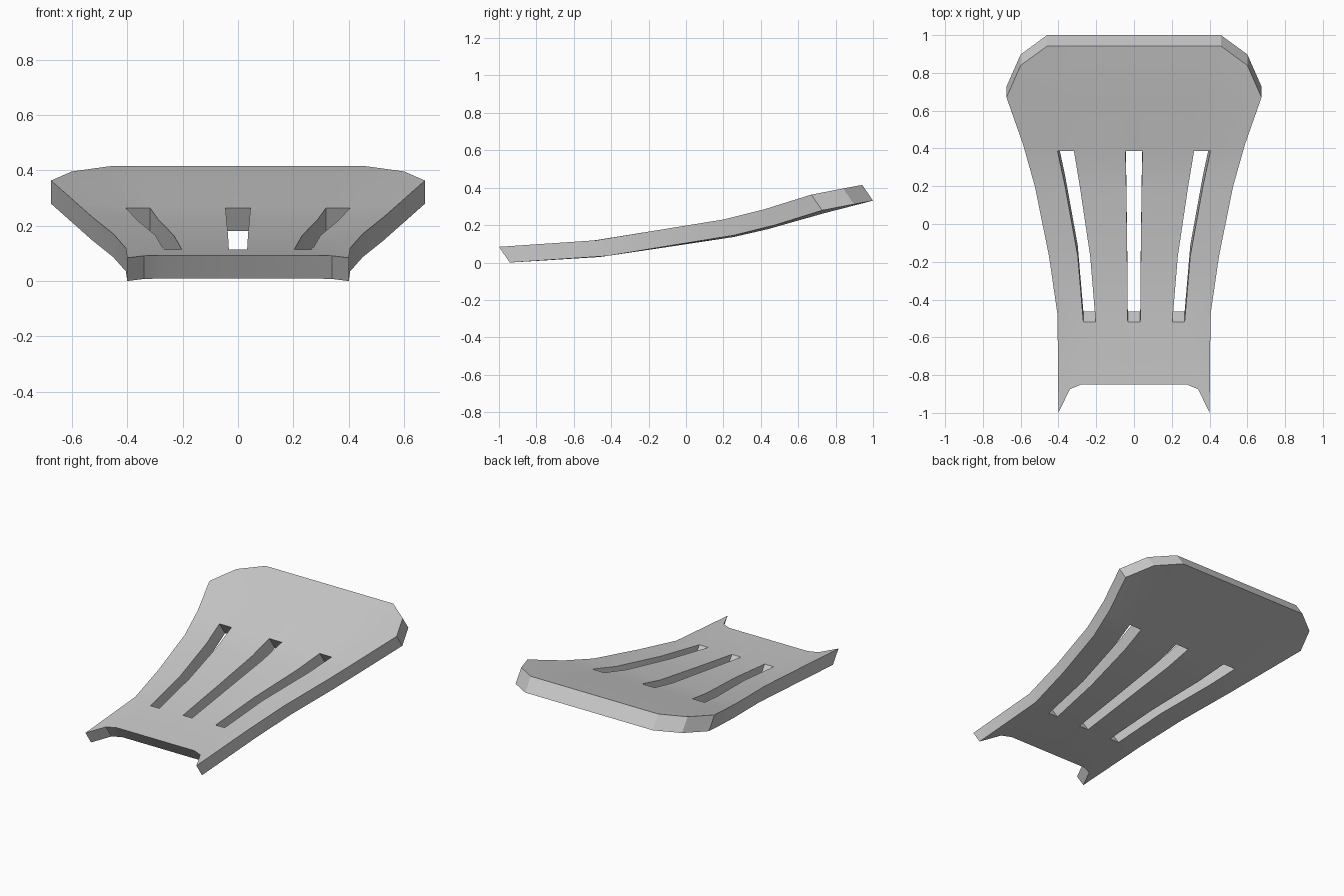
import bpy, bmesh
from mathutils import Vector

if "Cube" in bpy.data.objects:
    bpy.data.objects.remove(bpy.data.objects["Cube"])

# Centre height profile of the top surface: (y, z)
PROFILE = [(-1, .084), (-.85, .093), (-.48, .116), (-.17, .165), (.2, .221),
           (.42, .272), (.67, .345), (.942, .415)]
SHEAR = Vector((0, .058, -.084))   # top surface to underside


def height(y):
    for (y0, z0), (y1, z1) in zip(PROFILE, PROFILE[1:]):
        if y <= y1:
            return z0 + (z1 - z0) * (y - y0) / (y1 - y0)
    return PROFILE[-1][1]


# Rows across half the plate: inner y, outer-edge y, edge lift, five x positions
ROWS = [
    (-.85, -1.0, 0, (0, .033, .28, .34, .40)),
    (-.52, -.48, .003, (0, .033, .203, .268, .405)),
    (-.17, -.17, .005, (0, .036, .232, .298, .45)),
    (.2, .2, .009, (0, .041, .287, .365, .525)),
    (.387, .42, .013, (0, .045, .318, .405, .587)),
    (.67, .67, .018, (0, .045, .34, .46, .675)),
    (.84, .84, .007, (0, .045, .34, .46, .60)),
    (.942, .942, 0, (0, .045, .34, .46, .46)),
]
SLOT_ROWS, SLOT_COLS = (1, 2, 3), (0, 2)

bm = bmesh.new()

# Top surface, both halves, leaving the three slots open
for side in (-1, 1):
    grid = []
    for r, (y_in, y_edge, lift, xs) in enumerate(ROWS):
        row = []
        for c, x in enumerate(xs):
            y = y_edge if c == 4 else y_in
            if r == 0 and c == 3:
                y = -.875          # rounded notch corner
            z = height(y) + (lift if c == 4 else 0)
            row.append(bm.verts.new((side * x, y, z)))
        grid.append(row)
    for r in range(len(ROWS) - 1):
        for c in range(4):
            if r in SLOT_ROWS and c in SLOT_COLS:
                continue
            bm.faces.new((grid[r][c], grid[r][c + 1],
                          grid[r + 1][c + 1], grid[r + 1][c]))
bmesh.ops.remove_doubles(bm, verts=bm.verts[:], dist=.0005)
loose = [v for v in bm.verts if not v.link_faces]
bmesh.ops.delete(bm, geom=loose, context='VERTS')

# Sheared underside and the walls around the rim and slots
top_faces = bm.faces[:]
rim = [e for e in bm.edges if len(e.link_faces) == 1]
lower = {v: bm.verts.new(v.co + SHEAR) for v in bm.verts[:]}
for f in top_faces:
    bm.faces.new([lower[v] for v in reversed(f.verts)])
for e in rim:
    a, b = e.verts
    bm.faces.new((a, b, lower[b], lower[a]))
bmesh.ops.recalc_face_normals(bm, faces=bm.faces[:])

mesh = bpy.data.meshes.new("slotted_plate")
bm.to_mesh(mesh)
bm.free()
plate = bpy.data.objects.new("slotted_plate", mesh)
bpy.context.collection.objects.link(plate)
bpy.context.view_layer.objects.active = plate
plate.select_set(True)
bpy.ops.object.shade_smooth_by_angle(angle=.35)
